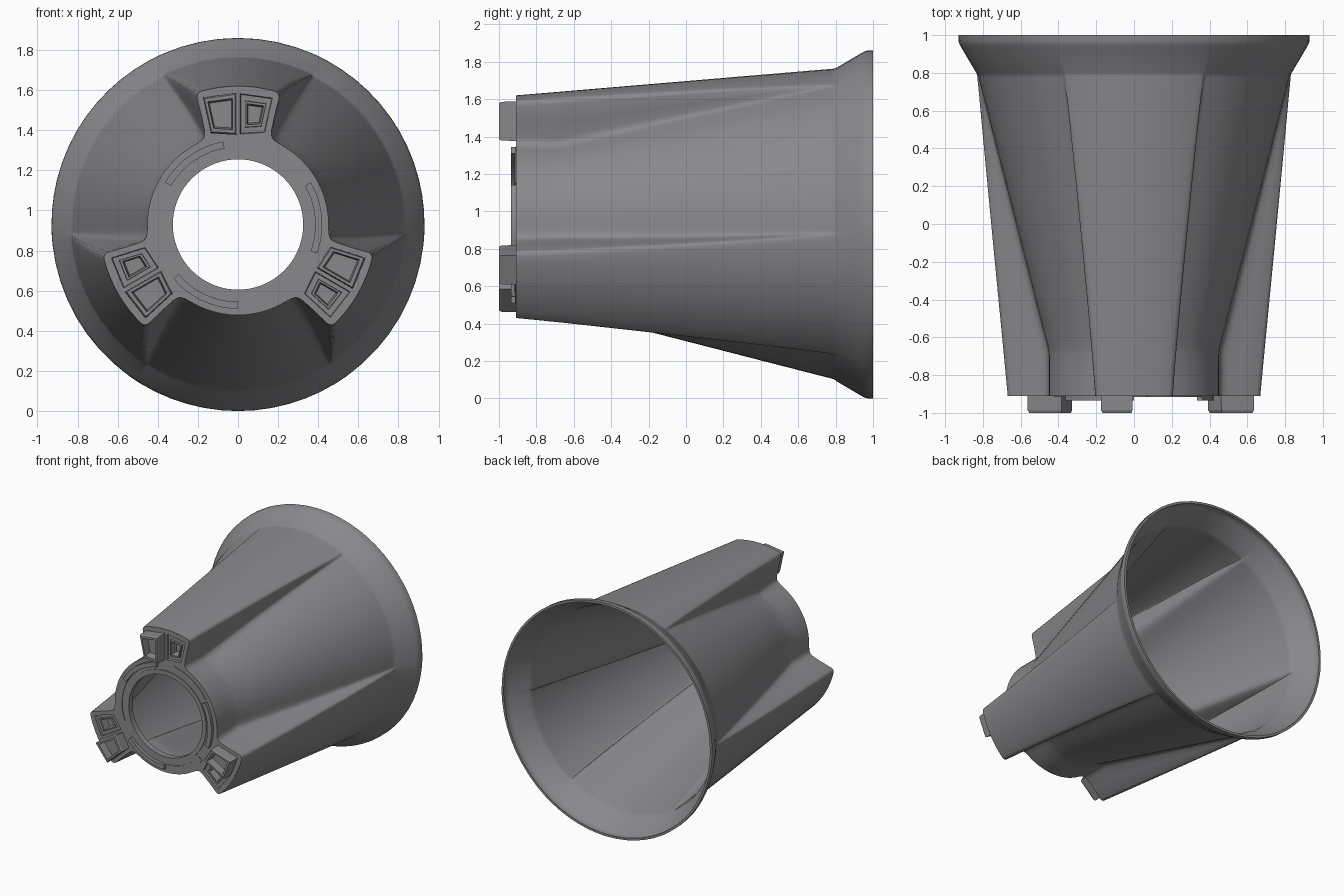
import bpy, bmesh
from math import sin, cos, radians, pi

if "Cube" in bpy.data.objects:
    bpy.data.objects.remove(bpy.data.objects["Cube"])

CZ = 0.93          # height of the cup axis, which runs along y
FRONT = -0.91      # plane of the front plate

# Dark grey plastic
GREY = bpy.data.materials.new("dark_grey")
GREY.diffuse_color = (.25, .25, .265, 1)
GREY.use_nodes = True
GREY.node_tree.nodes["Principled BSDF"].inputs["Base Color"].default_value = GREY.diffuse_color


def lerp(a, b, t):
    return a + (b - a) * t


def polar(r, deg, y):
    a = radians(deg)
    return (r * cos(a), y, CZ + r * sin(a))


def loft(name, loops, first=True, last=True, cyclic=False):
    """Skin a list of closed loops with equal point counts, optionally capped."""
    bm = bmesh.new()
    rows = [[bm.verts.new(p) for p in lp] for lp in loops]
    n, m = len(rows[0]), len(rows)
    for i in range(m if cyclic else m - 1):
        a, b = rows[i], rows[(i + 1) % m]
        for j in range(n):
            k = (j + 1) % n
            bm.faces.new((a[j], b[j], b[k], a[k]))
    if first:
        bm.faces.new(rows[0])
    if last:
        bm.faces.new(rows[-1])
    if last or cyclic:
        bmesh.ops.recalc_face_normals(bm, faces=bm.faces)
    me = bpy.data.meshes.new(name)
    bm.to_mesh(me)
    bm.free()
    me.materials.append(GREY)
    ob = bpy.data.objects.new(name, me)
    bpy.context.collection.objects.link(ob)
    return ob


def pick(ob):
    bpy.ops.object.select_all(action='DESELECT')
    ob.select_set(True)
    bpy.context.view_layer.objects.active = ob


def smooth(ob, angle=30):
    pick(ob)
    bpy.ops.object.shade_smooth_by_angle(angle=radians(angle))


# Cross-section of half a sector: (front angle, back angle, rib weight)
half = [(a, a * 1.5, 1) for a in (0, 4, 8, 12)]
half += [(15.3, 23.8, 1), (16.6, 25.2, .988), (17.5, 25.9, .95), (18, 26.2, .89),
         (18.6, 26.6, .5), (19.6, 27, .2), (20.3, 27.2, .11), (21.6, 27.5, .05),
         (24.5, 28, .012)]
half += [(a, a, 0) for a in (29, 34, 39, 44, 49.5, 55, 60)]
sector = [(-f, -b, w) for f, b, w in half[:0:-1]] + half[:-1]


def section(y):
    """Cup outline at depth y as (radius, degrees) pairs, three ribs."""
    t = min(1, (y - FRONT) / 1.7)
    base = lerp(.452, .827, max(0, (y + .67) / 1.46))
    rib = lerp(.69, .833, t)
    return [(lerp(base, rib, w), c + lerp(f, b, t))
            for c in (90, 210, 330) for f, b, w in sector]


# Cup wall: ribbed cone, then flared round rim
ys = [FRONT, -.79, -.69, -.65] + [lerp(-.65, .775, i / 10) for i in range(1, 11)] + [.79]
loops = [[polar(r, d, y) for r, d in section(y)] for y in ys]
for y, r in ((.805, .838), (.93, .912), (.95, .923), (.965, .929), (1, .93)):
    loops.append([polar(r, d, y) for _, d in section(.79)])
cup = loft("cup_wall", loops, False, False)
mod = cup.modifiers.new("thickness", 'SOLIDIFY')
mod.thickness = .018
mod.offset = -1
pick(cup)
bpy.ops.object.modifier_apply(modifier=mod.name)
smooth(cup, 55)

# Footprint of a lug on the top rib, relative to the axis; mirrored for the pocket
LUG = [(-.175, .634), (-.135, .455), (-.008, .447), (-.008, .657)]


def foot(k, mirror=False, s=1.0):
    """Footprint scaled about its centre and turned by k thirds of a turn."""
    pts = [(-x if mirror else x, z) for x, z in LUG]
    cx, cz = sum(p[0] for p in pts) / 4, sum(p[1] for p in pts) / 4
    a = k * 2 * pi / 3
    out = []
    for x, z in pts:
        x, z = cx + (x - cx) * s, cz + (z - cz) * s
        out.append((x * cos(a) - z * sin(a), x * sin(a) + z * cos(a)))
    return out


def at(pts, y):
    return [(x, y, CZ + z) for x, z in pts]


# Front plate: filled outline with the centre hole and three pocket openings
cu = bpy.data.curves.new("front_plate", 'CURVE')
cu.dimensions = '2D'
cu.fill_mode = 'BOTH'
cu.extrude = .009
outlines = [[((r - .004) * cos(radians(d)), (r - .004) * sin(radians(d)))
             for r, d in section(FRONT)]]
outlines.append([(.33 * cos(i * pi / 36), .33 * sin(i * pi / 36)) for i in range(72)])
outlines += [foot(k, True, .96) for k in range(3)]
for pts in outlines:
    sp = cu.splines.new('POLY')
    sp.points.add(len(pts) - 1)
    for p, (x, z) in zip(sp.points, pts):
        p.co = (x, z, 0, 1)
    sp.use_cyclic_u = True
cu.materials.append(GREY)
plate = bpy.data.objects.new("front_plate", cu)
plate.location = (0, FRONT + .009, CZ)
plate.rotation_euler = (pi / 2, 0, 0)
bpy.context.collection.objects.link(plate)
pick(plate)
bpy.ops.object.convert(target='MESH')

# Lip round the centre hole
lip = loft("hole_lip", [[polar(r, i * 5, y) for i in range(72)] for r, y in
                        ((.325, -.87), (.325, -.916), (.36, -.916), (.36, -.87))],
           False, False, cyclic=True)
smooth(lip)


def collar_arc(name, start, end, top):
    """Raised arc on the collar between two angles."""
    degs = [lerp(start, end, i / 14) for i in range(15)]
    prof = ((.385, -.90), (.385, top), (.42, top), (.42, -.90))
    smooth(loft(name, [[polar(r, d, y) for r, y in prof] for d in degs]))


for k in range(3):
    # Raised lug with a recessed face
    loft(f"lug_{k}", [at(foot(k, s=s), y) for s, y in
                      ((1, -.90), (.99, -.985), (.92, -1), (.74, -1), (.66, -.94))])
    # Stepped pocket beside the lug
    loft(f"pocket_{k}", [at(foot(k, True, s), y) for s, y in
                         ((.96, FRONT), (.92, -.895), (.64, -.895), (.62, -.908),
                          (.5, -.908), (.42, -.85))], first=False)
    collar_arc(f"collar_arc_{k}", 120 * k + 100, 120 * k + 150, -.935)
    collar_arc(f"collar_step_{k}", 120 * k + 152, 120 * k + 200, -.915)
